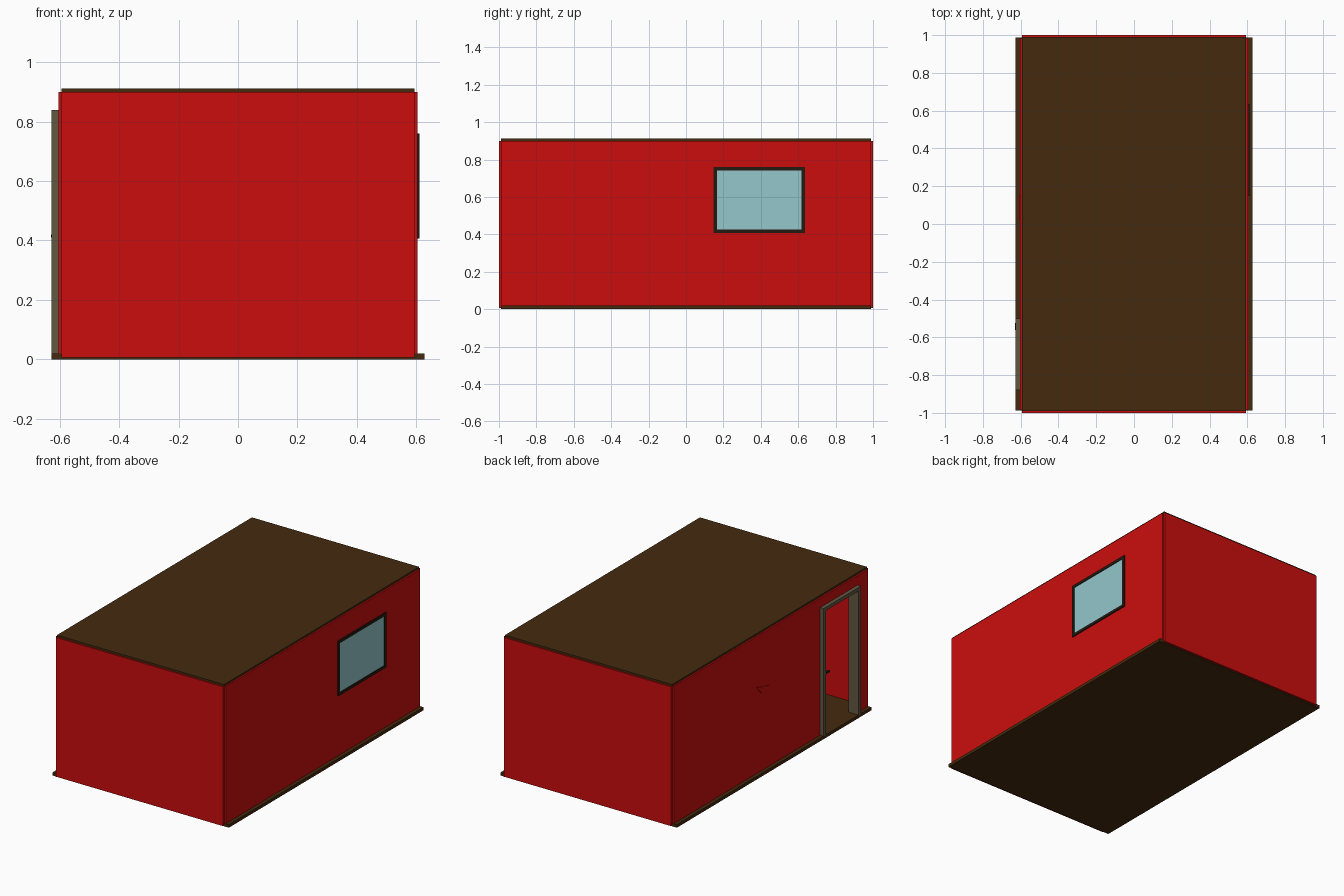
import bpy, bmesh

if "Cube" in bpy.data.objects:
    bpy.data.objects.remove(bpy.data.objects["Cube"])

def mat(name, r, g, b):
    m = bpy.data.materials.new(name)
    m.diffuse_color = (r, g, b, 1)
    m.use_nodes = True
    m.node_tree.nodes["Principled BSDF"].inputs["Base Color"].default_value = m.diffuse_color
    return m

RED = mat("red_wall", 0.6, 0.004, 0.004)
BROWN = mat("dark_brown", 0.058, 0.023, 0.0045)
GREY = mat("grey_brown", 0.127, 0.095, 0.053)
GLASS = mat("pale_blue_glass", 0.296, 0.571, 0.597)
BLACK = mat("dark_trim", 0.017, 0.01, 0.005)

def prism(name, points, depth, m):
    """Profile points swept along the depth vector."""
    bm = bmesh.new()
    f = bm.faces.new([bm.verts.new(p) for p in points])
    e = bmesh.ops.extrude_face_region(bm, geom=[f])
    bmesh.ops.translate(bm, vec=depth, verts=[v for v in e["geom"] if isinstance(v, bmesh.types.BMVert)])
    bmesh.ops.recalc_face_normals(bm, faces=bm.faces)
    me = bpy.data.meshes.new(name)
    bm.to_mesh(me)
    bm.free()
    me.materials.append(m)
    ob = bpy.data.objects.new(name, me)
    bpy.context.collection.objects.link(ob)
    return ob

def box(name, x0, x1, y0, y1, z0, z1, m):
    return prism(name, [(x0, y0, z0), (x1, y0, z0), (x1, y1, z0), (x0, y1, z0)], (0, 0, z1 - z0), m)

def side_panel(name, x0, x1, yz, m):
    return prism(name, [(x0, y, z) for y, z in yz], (x1 - x0, 0, 0), m)

# floor and roof slabs
box("floor", -0.627, 0.627, -0.988, 0.988, 0, 0.02, BROWN)
box("roof", -0.594, 0.594, -0.99, 0.99, 0.897, 0.912, BROWN)

# end walls, leaving small notches at the corners
for name, s in (("front_wall", -1), ("back_wall", 1)):
    y0, y1 = sorted((s * 0.984, s * 1.0))
    box(name, -0.594, 0.594, y0, y1, 0.006, 0.9, RED)

# right wall
box("right_wall", 0.588, 0.604, -0.986, 0.986, 0.015, 0.9, RED)

# left wall, one profile wrapped around the doorway
side_panel("left_wall", -0.604, -0.588,
           [(-0.986, 0.015), (-0.87, 0.015), (-0.87, 0.83), (-0.51, 0.83),
            (-0.51, 0.015), (0.986, 0.015), (0.986, 0.9), (-0.986, 0.9)], RED)

# door frame
side_panel("door_frame", -0.628, -0.558,
           [(-0.88, 0.018), (-0.855, 0.018), (-0.855, 0.817), (-0.525, 0.817),
            (-0.525, 0.018), (-0.5, 0.018), (-0.5, 0.84), (-0.88, 0.84)], GREY)

# door handle
box("door_handle", -0.63, -0.615, -0.56, -0.524, 0.41, 0.42, BLACK)

# window pane and its four frame bars
box("window_glass", 0.584, 0.607, 0.155, 0.625, 0.415, 0.75, GLASS)
Y0, Y1, Z0, Z1, T = 0.147, 0.635, 0.407, 0.76, 0.018
for name, a in (("frame_bottom", (Y0, Y1, Z0, Z0 + T)), ("frame_top", (Y0, Y1, Z1 - T, Z1)),
                ("frame_front", (Y0, Y0 + T, Z0 + T, Z1 - T)), ("frame_back", (Y1 - T, Y1, Z0 + T, Z1 - T))):
    box("window_" + name, 0.58, 0.611, *a, BLACK)

# small wall chip on the left side
side_panel("wall_chip", -0.608, -0.602, [(0.15, 0.575), (0.02, 0.54), (0.1, 0.52)], RED)
